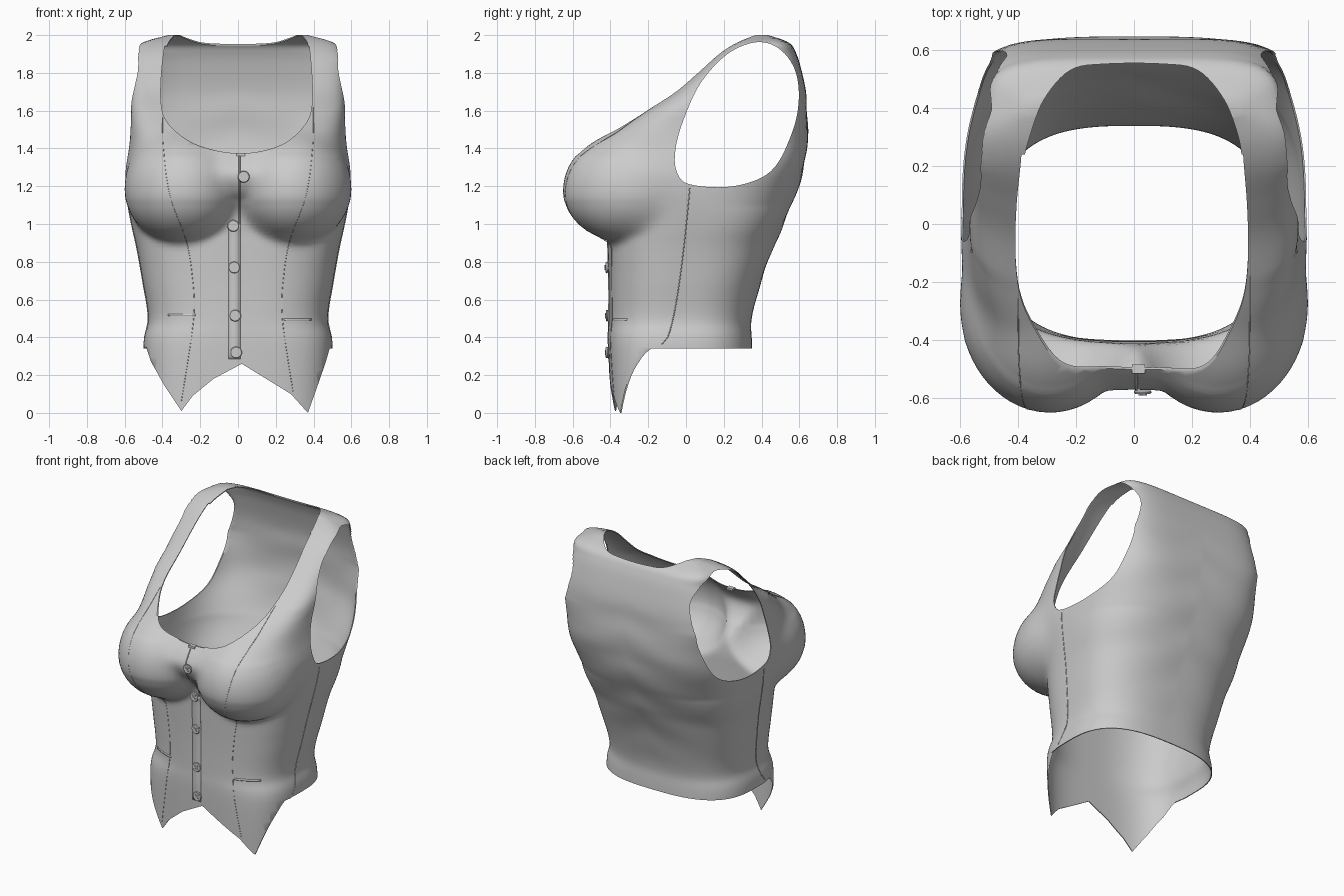
import bpy, bmesh, math
from mathutils import Vector
from mathutils.bvhtree import BVHTree

if "Cube" in bpy.data.objects:
    bpy.data.objects.remove(bpy.data.objects["Cube"], do_unlink=True)

cloth = bpy.data.materials.new("grey cloth")
cloth.use_nodes = True
cloth.diffuse_color = (0.6, 0.6, 0.6, 1)
cloth.node_tree.nodes["Principled BSDF"].inputs["Base Color"].default_value = (0.6, 0.6, 0.6, 1)


def add_object(name, bm):
    mesh = bpy.data.meshes.new(name)
    bm.to_mesh(mesh)
    bm.free()
    mesh.materials.append(cloth)
    obj = bpy.data.objects.new(name, mesh)
    bpy.context.collection.objects.link(obj)
    return obj


def smooth_shade(obj, angle=40):
    bpy.ops.object.select_all(action="DESELECT")
    obj.select_set(True)
    bpy.context.view_layer.objects.active = obj
    bpy.ops.object.shade_smooth_by_angle(angle=math.radians(angle))


def spline(pts, closed=False, steps=6):
    """Catmull-Rom curve through the points."""
    pts = [Vector(p) for p in pts]
    n = len(pts)
    at = (lambda i: pts[i % n]) if closed else (lambda i: pts[max(0, min(n - 1, i))])
    out = []
    for i in range(n if closed else n - 1):
        a, b, c, d = (at(i + k) for k in (-1, 0, 1, 2))
        for s in range(steps):
            t = s / steps
            out.append(0.5 * (2 * b + (c - a) * t + (2 * a - 5 * b + 4 * c - d) * t * t
                              + (3 * b - a - 3 * c + d) * t ** 3))
    return out if closed else out + [pts[-1]]


def ramp(v, low, high):
    return max(0, min(1, (v - low) / (high - low)))


# Torso sections: height, half width, front y, back y, front squareness
SECTIONS = [
    (-0.04, .48, -.395, .36, 3.6), (.35, .5, -.412, .35, 3.2), (.5, .475, -.41, .348, 2.8),
    (.7, .505, -.41, .40, 2.8), (.87, .535, -.415, .46, 2.8), (.98, .56, -.42, .51, 2.7),
    (1.08, .58, -.445, .55, 2.6), (1.17, .592, -.535, .585, 2.4), (1.25, .595, -.57, .612, 2.4),
    (1.32, .59, -.545, .628, 2.5), (1.4, .58, -.48, .64, 3), (1.5, .57, -.38, .645, 4),
    (1.6, .57, -.22, .64, 5), (1.7, .57, -.065, .635, 5), (1.8, .57, .055, .615, 5),
    (1.9, .565, .17, .585, 5), (1.96, .54, .26, .545, 4), (2.0, .40, .35, .44, 3)]
BUST = Vector((.29, -.28, 1.17))
BUST_X, BUST_Y, BUST_LOW, BUST_HIGH = .31, .37, .277, .325


def bust_reach(c, s, yc, z):
    """Distance from the section centre to the far side of the bust."""
    dz = (z - BUST.z) / (BUST_HIGH if z > BUST.z else BUST_LOW)
    if abs(dz) >= 1 or s >= 0:
        return 0
    k = math.sqrt(1 - dz * dz)
    rx, ry = BUST_X * k, BUST_Y * k
    ox, oy = -math.copysign(BUST.x, c) / rx, (yc - BUST.y) / ry
    dx, dy = c / rx, s / ry
    qa, qb, qc = dx * dx + dy * dy, ox * dx + oy * dy, ox * ox + oy * oy - 1
    disc = qb * qb - qa * qc
    return (-qb + math.sqrt(disc)) / qa if disc > 0 else 0


def torso_point(angle, section):
    z, half, front, back, square = section
    yc, depth = (front + back) / 2, (back - front) / 2
    c, s = math.cos(angle), math.sin(angle)
    n = square if s < 0 else 2.8 + 2.2 * ramp(z, 1.1, 1.6)
    r = ((abs(c) / half) ** n + (abs(s) / depth) ** n) ** (-1 / n)
    b = bust_reach(c, s, yc, z)
    if b:
        blend = .008 + .032 * ramp(z, 1.1, 1.3)
        r = .5 * (r + b + math.hypot(r - b, blend))
    # soft sagging folds across the back
    if s > 0 and .5 < z < 1.75:
        r += .004 * s * math.sin(22 * z + 5 * abs(c)) * math.sin((z - .5) / 1.25 * math.pi)
    x, y = r * c, yc + r * s
    # shoulders draw in towards the back
    return (x * (1 - .4 * ramp(z, 1.6, 1.9) * max(0, y - .2)), y, z)


# Vest shell, lofted ring by ring
SIDES = 144
bm = bmesh.new()
rings = []
for section in spline(SECTIONS, steps=6):
    rings.append([bm.verts.new(torso_point(2 * math.pi * (i + .5) / SIDES, section))
                  for i in range(SIDES)])
for low, high in zip(rings, rings[1:]):
    for i in range(SIDES):
        j = (i + 1) % SIDES
        bm.faces.new((low[i], low[j], high[j], high[i]))
bm.faces.new(rings[-1])
flank = [v for v in bm.verts if abs(v.co.x) > .42 and -.4 < v.co.y < .1 and .95 < v.co.z < 1.55]
under_bust = [v for v in bm.verts if v.co.y < -.05 and .84 < v.co.z < 1.12]
upper_bust = [v for v in bm.verts if v.co.y < -.1 and 1.36 < v.co.z < 1.6]
for region, rounds in ((flank, 5), (under_bust, 3), (upper_bust, 8)):
    for _ in range(rounds):
        bmesh.ops.smooth_vert(bm, verts=region, factor=.5, use_axis_x=True, use_axis_y=True)
vest = add_object("vest_body", bm)
shell = vest.modifiers.new("thickness", "SOLIDIFY")
shell.thickness, shell.offset = .006, -1


def cutter(name, outline, axis, low, high):
    """Prism cut from the vest: a 2D outline swept along one axis."""
    bm = bmesh.new()

    def place(p, w):
        co = [p[0], p[1]]
        co.insert(axis, w)
        return co
    face = bm.faces.new([bm.verts.new(place(p, low)) for p in outline])
    top = bmesh.ops.extrude_face_region(bm, geom=[face])["geom"]
    for v in top:
        if isinstance(v, bmesh.types.BMVert):
            v.co[axis] = high
    bmesh.ops.recalc_face_normals(bm, faces=bm.faces)
    obj = add_object(name, bm)
    obj.hide_render = True
    cut = vest.modifiers.new(name, "BOOLEAN")
    cut.operation, cut.solver, cut.object = "DIFFERENCE", "EXACT", obj
    return obj


armhole = spline([(.02, 1.21), (.25, 1.2), (.45, 1.28), (.56, 1.48), (.597, 1.66), (.575, 1.82),
                  (.49, 1.93), (.37, 1.962), (.22, 1.9), (.08, 1.75), (-.01, 1.56), (-.055, 1.4),
                  (-.05, 1.28)], True)
neck = spline([(-.38, 2.0), (-.405, 1.8), (-.405, 1.62), (-.36, 1.52), (-.25, 1.435), (-.12, 1.39),
               (0, 1.375), (.12, 1.385), (.25, 1.43), (.35, 1.52), (.39, 1.62), (.39, 1.8), (.37, 2.0)])
back_neck = spline([(.375, .2), (.36, .3), (.31, .43), (.22, .53), (.1, .552),
                    (-.1, .552), (-.22, .53), (-.31, .43), (-.36, .3), (-.385, .2)])
hem = [(-.7, .345), (-.485, .345), (-.46, .27), (-.39, .145), (-.3, .01), (-.24, .09), (-.13, .18),
       (.02, .26), (.15, .18), (.28, .1), (.37, 0), (.42, .14), (.465, .27), (.485, .34), (.7, .34)]
cutters = [
    cutter("armhole_cutter", armhole, 0, -1, 1),
    cutter("neck_cutter", neck + [Vector((.37, 2.3)), Vector((-.38, 2.3))], 1, -1, .24),
    cutter("back_neck_cutter", back_neck, 2, 1.82, 2.3),
    cutter("front_hem_cutter", hem + [(.7, -.3), (-.7, -.3)], 1, -1, -.14),
    cutter("back_hem_cutter", [(-.7, -.3), (.7, -.3), (.7, .342), (-.7, .342)], 1, -.145, 1)]

# Bake the cuts so the trimmings can lie on the finished cloth
graph = bpy.context.evaluated_depsgraph_get()
vest.data = bpy.data.meshes.new_from_object(vest.evaluated_get(graph))
vest.modifiers.clear()
for obj in cutters:
    bpy.data.objects.remove(obj, do_unlink=True)
smooth_shade(vest, 45)
bm = bmesh.new()
bm.from_mesh(vest.data)
tree = BVHTree.FromBMesh(bm)
bm.free()


def on_front(x, z):
    hit = tree.ray_cast(Vector((x, -2, z)), Vector((0, 1, 0)))[0]
    return hit if hit and hit.y < 0 else None


def on_side(side, y, z):
    return tree.ray_cast(Vector((2 * side, y, z)), Vector((-side, 0, 0)))[0]


def seam(name, points, radius=.003):
    points = [p for p in points if p]
    curve = bpy.data.curves.new(name, "CURVE")
    curve.dimensions, curve.bevel_depth, curve.bevel_resolution = "3D", radius, 1
    line = curve.splines.new("POLY")
    line.points.add(len(points) - 1)
    for p, co in zip(line.points, points):
        p.co = (*co, 1)
    curve.materials.append(cloth)
    bpy.context.collection.objects.link(bpy.data.objects.new(name, curve))


def band(name, x0, x1, z0, z1, rows, cols):
    """Thin cloth strip laid over the front."""
    bm = bmesh.new()
    grid = [[bm.verts.new((on_front(x0 + (x1 - x0) * i / cols, z0 + (z1 - z0) * j / rows)
                           or Vector((0, -.41, z0))) + Vector((0, -.002, 0)))
             for i in range(cols + 1)] for j in range(rows + 1)]
    for a, b in zip(grid, grid[1:]):
        for i in range(cols):
            bm.faces.new((a[i], a[i + 1], b[i + 1], b[i]))
    obj = add_object(name, bm)
    obj.modifiers.new("thickness", "SOLIDIFY").thickness = .004
    smooth_shade(obj)


# Seams, placket and pocket welts
panel = spline([(.40, 1.62), (.395, 1.4), (.36, 1.15), (.28, .93), (.245, .75), (.235, .5), (.3, .06)])
for side, label in ((-1, "right"), (1, "left")):
    seam(label + "_panel_seam", [on_front(side * x, z) for x, z in panel], .002)
    rise = [i / 20 for i in range(21)]
    seam(label + "_side_seam", [on_side(side, -.13 + .15 * math.sqrt(t), .36 + .83 * t) for t in rise])
band("button_placket", -.05, .012, .285, 1.0, 24, 2)
band("right_pocket_welt", -.37, -.225, .512, .524, 1, 8)
band("left_pocket_welt", .245, .39, .488, .5, 1, 8)

# Buttons: disc, raised rim and crossed thread
for k, (x, z) in enumerate([(-.025, .99), (-.02, .77), (-.015, .515), (-.01, .32), (.03, 1.25)]):
    p = on_front(x, z) + Vector((0, -.008, 0))
    tilt = (math.pi / 2, 0, 0)
    bpy.ops.mesh.primitive_cylinder_add(vertices=20, radius=.026, depth=.012, location=p, rotation=tilt)
    parts = [bpy.context.object]
    bpy.ops.mesh.primitive_torus_add(major_segments=20, minor_segments=6, major_radius=.025,
                                     minor_radius=.006, location=p, rotation=tilt)
    parts.append(bpy.context.object)
    for turn in (-1, 1):
        bpy.ops.mesh.primitive_cube_add(size=1, location=p + Vector((0, -.008, 0)),
                                        rotation=(0, turn * math.pi / 4, 0))
        bpy.context.object.scale = (.034, .006, .006)
        parts.append(bpy.context.object)
    for part, label in zip(parts, ("disc", "rim", "thread_a", "thread_b")):
        part.name = f"button_{k + 1}_{label}"
        part.data.materials.append(cloth)
        smooth_shade(part)

# Neckline clasp and the closing edge between the cups
seam("centre_closure", [on_front(.008, 1.0 + i * .018) for i in range(21)], .005)
bpy.ops.mesh.primitive_cube_add(size=1, location=(.015, -.5, 1.368))
clasp = bpy.context.object
clasp.name, clasp.scale = "neck_clasp", (.045, .03, .014)
clasp.data.materials.append(cloth)
